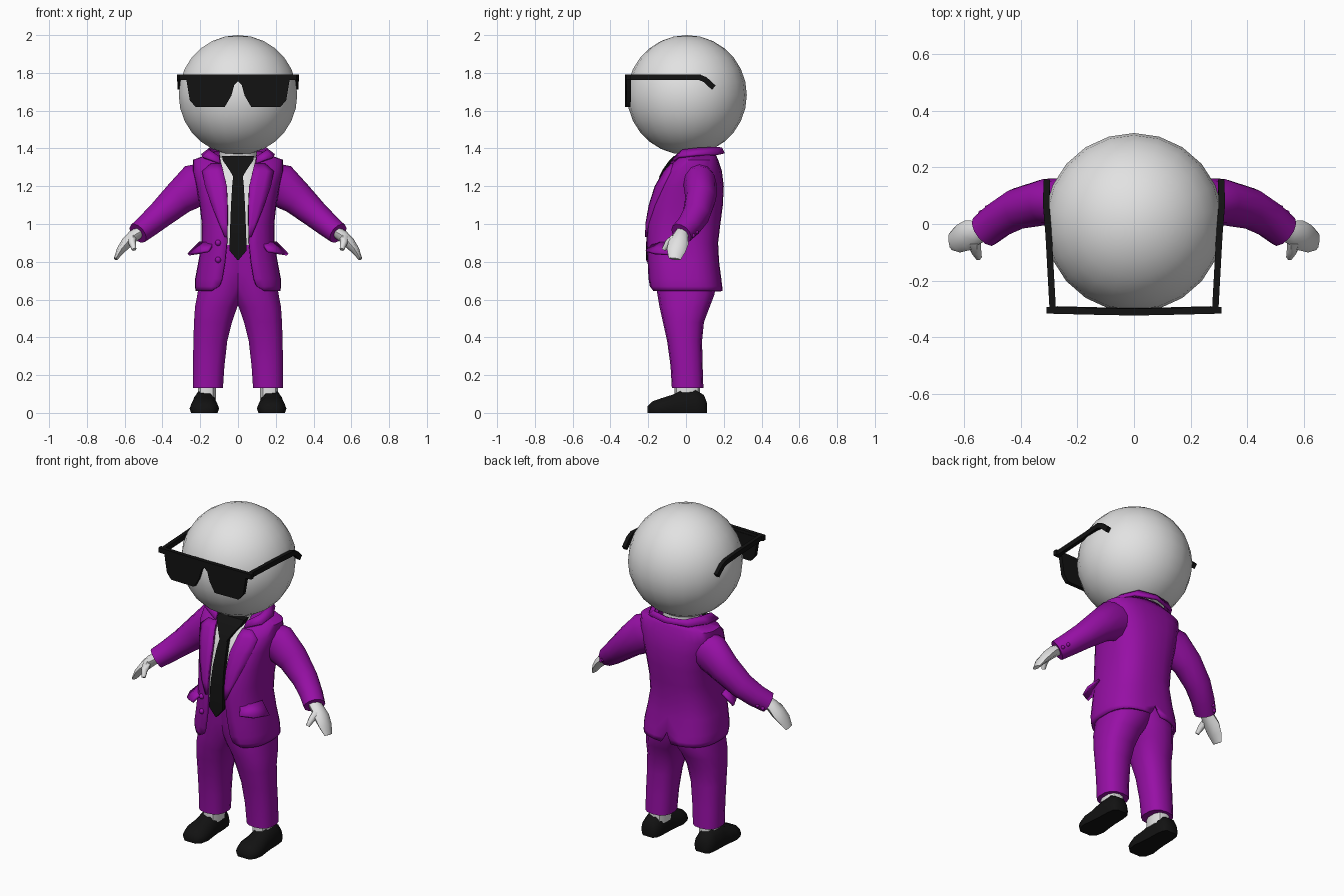
import bpy, bmesh, math
from mathutils import Vector

if "Cube" in bpy.data.objects:
    bpy.data.objects.remove(bpy.data.objects["Cube"])


def material(name, rgb):
    m = bpy.data.materials.new(name)
    m.diffuse_color = (*rgb, 1)
    m.use_nodes = True
    m.node_tree.nodes["Principled BSDF"].inputs["Base Color"].default_value = m.diffuse_color
    return m


PURPLE = material("purple cloth", (0.31, 0.005, 0.38))
WHITE = material("pale grey", (0.76, 0.76, 0.76))
BLACK = material("black", (0.006, 0.006, 0.006))


def finish(name, bm, mat, mirror=True, thick=0, angle=40, flip=None):
    """Turn a bmesh into an object, with optional mirror and thickness."""
    bmesh.ops.recalc_face_normals(bm, faces=bm.faces)
    if flip is not None:  # open sheets: make normals point away from this point
        s = sum(f.normal.dot(f.calc_center_median() - Vector(flip)) * f.calc_area() for f in bm.faces)
        if s < 0:
            bmesh.ops.reverse_faces(bm, faces=bm.faces)
    me = bpy.data.meshes.new(name)
    bm.to_mesh(me)
    bm.free()
    me.materials.append(mat)
    ob = bpy.data.objects.new(name, me)
    bpy.context.collection.objects.link(ob)
    bpy.ops.object.select_all(action='DESELECT')
    ob.select_set(True)
    bpy.context.view_layer.objects.active = ob
    bpy.ops.object.shade_smooth_by_angle(angle=math.radians(angle))
    if mirror:
        ob.modifiers.new("mirror", 'MIRROR').merge_threshold = 0.0005
    if thick:
        sol = ob.modifiers.new("thickness", 'SOLIDIFY')
        sol.thickness, sol.offset = thick, -1
    return ob


def loft(name, rings, mat, closed=True, **kw):
    """Skin a list of equal-length point rings; closed rings get end caps."""
    bm = bmesh.new()
    rows = [[bm.verts.new(p) for p in r] for r in rings]
    n = len(rows[0])
    for a, b in zip(rows, rows[1:]):
        for i in range(n if closed else n - 1):
            j = (i + 1) % n
            bm.faces.new((a[i], a[j], b[j], b[i]))
    if closed:
        bm.faces.new(rows[0])
        bm.faces.new(rows[-1])
    return finish(name, bm, mat, **kw)


def tube(name, path, radii, mat, n=10, turn=0, **kw):
    """Sweep an ellipse along a path; radii are (up, depth) pairs."""
    pts = [Vector(p) for p in path]
    rings = []
    for i, p in enumerate(pts):
        t = (pts[min(i + 1, len(pts) - 1)] - pts[max(i - 1, 0)]).normalized()
        ref = Vector((1, 0, 0)) if name == "temple_arm" else Vector((0, 1, 0))
        u = t.cross(ref).normalized()
        v = u.cross(t)
        a, b = radii[i]
        rings.append([p + u * a * math.cos(k * math.tau / n + turn) + v * b * math.sin(k * math.tau / n + turn)
                      for k in range(n)])
    return loft(name, rings, mat, **kw)


def box_rings(rows, n=14, p=0.8):
    """Rounded horizontal rings from (z, x0, x1, y0, y1)."""
    def pw(v):
        return math.copysign(abs(v) ** p, v)
    return [[((x0 + x1) / 2 + (x1 - x0) / 2 * pw(math.sin(k * math.tau / n)),
              (y0 + y1) / 2 - (y1 - y0) / 2 * pw(math.cos(k * math.tau / n)), z) for k in range(n)]
            for z, x0, x1, y0, y1 in rows]


def plate(name, points, mat, depth=0.02, **kw):
    """Flat polygon extruded backwards along y."""
    bm = bmesh.new()
    f = bm.faces.new([bm.verts.new(p) for p in points])
    g = bmesh.ops.extrude_face_region(bm, geom=[f])["geom"]
    for v in g:
        if isinstance(v, bmesh.types.BMVert):
            v.co.y += depth
    return finish(name, bm, mat, **kw)


def ball(name, pos, r, mat, seg=8, rings=6, **kw):
    bm = bmesh.new()
    bmesh.ops.create_uvsphere(bm, u_segments=seg, v_segments=rings, radius=r)
    bmesh.ops.translate(bm, vec=Vector(pos), verts=bm.verts)
    return finish(name, bm, mat, angle=60, **kw)


# Head and neck
ball("head", (0, 0.005, 1.683), 0.317, WHITE, 22, 14, mirror=False)
loft("neck", box_rings([(1.28, -.1, .1, -.04, .15), (1.44, -.1, .1, -.05, .14)], p=1), WHITE, mirror=False)

# Glasses: lenses, top bar, side arms
plate("lens", [(0, -.322, 1.775), (.0, -.322, 1.755), (.02, -.322, 1.735), (.035, -.322, 1.68), (.07, -.322, 1.62),
               (.225, -.318, 1.62), (.255, -.316, 1.655), (.275, -.315, 1.775)], BLACK, 0.024)
tube("brow_bar", [(.31, -.305, 1.777), (.15, -.309, 1.777), (0, -.312, 1.777)], [(.021, .017)] * 3, BLACK, 4, math.pi / 4)
tube("temple_arm", [(.287, -.315, 1.777), (.302, -.04, 1.777), (.311, .07, 1.777), (.31, .1, 1.765), (.308, .147, 1.722)],
     [(.021, .016)] * 5, BLACK, 4, math.pi / 4, angle=30)

# Jacket shell: z, half width, front y, back y, front opening x, back vent x
JACKET = [(.645, .225, -.195, .195, .14, .035), (.67, .228, -.2, .192, .1, .02), (.71, .227, -.204, .187, .085, 0),
          (.8, .21, -.207, .175, .07, 0), (.9, .192, -.212, .17, .06, 0), (1.0, .192, -.21, .182, .058, 0),
          (1.1, .203, -.192, .195, .058, 0), (1.2, .222, -.16, .2, .062, 0), (1.28, .24, -.115, .19, .08, 0),
          (1.34, .238, -.06, .17, .095, 0), (1.385, .12, -.02, .15, .1, 0)]
P = 0.75


def jacket_ring(row, n=14):
    z, w, f, b, ox, bx = row
    t0 = math.asin((ox / w) ** (1 / P))
    t1 = math.pi - math.asin((bx / w) ** (1 / P))
    c, d = (f + b) / 2, (b - f) / 2
    ring = []
    for k in range(n):
        t = t0 + (t1 - t0) * k / (n - 1)
        x = 0 if (k == n - 1 and not bx) else w * max(math.sin(t), 0) ** P
        ring.append((x, c - d * math.copysign(abs(math.cos(t)) ** P, math.cos(t)), z))
    return ring


def jacket_front(x, z, lift=0.008):
    """Point just in front of the jacket at x, z."""
    for a, b in zip(JACKET, JACKET[1:]):
        if a[0] <= z <= b[0]:
            s = (z - a[0]) / (b[0] - a[0])
            w, f, k = (a[i] + (b[i] - a[i]) * s for i in (1, 2, 3))
            return (x, (f + k) / 2 - (k - f) / 2 * max(1 - abs(x / w) ** (2 / P), 0) ** (P / 2) - lift, z)


loft("jacket", [jacket_ring(r) for r in JACKET], PURPLE, closed=False, thick=0.014, flip=(0, 0, 1), angle=50)

# Lapels: z, inner x, outer x
LAPEL = [(.93, .058, .07), (1.0, .056, .1), (1.1, .056, .14), (1.2, .06, .175), (1.28, .078, .19), (1.32, .088, .145)]
loft("lapel", [[jacket_front(a + (b - a) * k / 3, z) for k in range(4)] for z, a, b in LAPEL],
     PURPLE, closed=False, thick=0.012, flip=(0.1, 1, 1.1))

# Turned-down collar
loft("collar", [[(.095, -.085, 1.325), (.19, -.045, 1.36), (.195, .06, 1.37), (.135, .165, 1.372), (0, .205, 1.375)],
                [(.1, -.06, 1.36), (.155, -.02, 1.395), (.15, .07, 1.405), (.105, .165, 1.408), (0, .19, 1.405)]],
     PURPLE, closed=False, thick=0.014, flip=(0, .05, 1.3))

# Pocket flaps and buttons
loft("pocket_flap", [[(.135, -.17, .9), (.18, -.13, .905), (.205, -.06, .908)],
                     [(.16, -.215, .862), (.225, -.17, .85), (.268, -.08, .843)]],
     PURPLE, closed=False, thick=0.014, flip=(0, 0, .7))
for z in (.9, .81):
    ball("front_button", jacket_front(-.105, z, 0), .016, PURPLE, mirror=False)

# Sleeves with cuff buttons
ARM = [(.15, .065, 1.225), (.225, .075, 1.205), (.315, .078, 1.135), (.41, .055, 1.05), (.48, .015, .99), (.53, -.025, .95)]
tube("sleeve", ARM, [(.105, .085), (.115, .088), (.09, .082), (.073, .074), (.064, .066), (.058, .062)], PURPLE, 12, angle=50)
for s in (.35, .8):
    p = Vector(ARM[4]).lerp(Vector(ARM[5]), s) + Vector((.33, .88, -.3)) * .063
    ball("cuff_button", p, .011, PURPLE)

# Hands: mitt and thumb
tube("hand", [(.51, -.015, .965), (.555, -.03, .935), (.59, -.04, .9), (.622, -.052, .86), (.648, -.06, .815)],
     [(.03, .036), (.032, .042), (.03, .054), (.022, .05), (.01, .032)], WHITE, 8, angle=50)
tube("thumb", [(.565, -.06, .925), (.56, -.095, .9), (.55, -.118, .865)], [(.024, .024), (.02, .02), (.012, .012)], WHITE, 6,
     angle=60)

# Shirt
loft("shirt", box_rings([(.89, -.17, .17, -.178, .14), (1.0, -.17, .17, -.182, .15), (1.1, -.18, .18, -.165, .16),
                         (1.2, -.18, .18, -.135, .16), (1.28, -.16, .16, -.095, .16), (1.355, -.1, .1, -.045, .14)],
                        16, P), WHITE, mirror=False, angle=50)

# Tie: z, half width, y
TIE = [(.81, .004, -.212), (.86, .046, -.212), (1.0, .041, -.205), (1.1, .037, -.188), (1.2, .031, -.158), (1.26, .025, -.132)]
KNOT = [(1.245, .022, -.145), (1.29, .048, -.122), (1.335, .08, -.09), (1.36, .085, -.066)]
for name, rows, d in (("tie", TIE, .024), ("tie_knot", KNOT, .05)):
    loft(name, [[(-w, y, z), (w, y, z), (w, y + d, z), (-w, y + d, z)] for z, w, y in rows],
         BLACK, mirror=False, angle=35)

# Trousers
loft("trouser_leg", box_rings([(.132, .078, .24, -.075, .092), (.25, .07, .24, -.082, .088), (.38, .055, .238, -.1, .085),
                               (.48, .03, .235, -.122, .095), (.56, .002, .23, -.14, .125), (.63, -.04, .217, -.152, .152),
                               (.75, -.1, .2, -.162, .155), (.93, -.12, .18, -.172, .14)]), PURPLE, angle=60)

# Socks
loft("sock", box_rings([(.07, .115, .215, -.06, .075), (.15, .115, .215, -.06, .075)], 10), WHITE)

# Shoes: cross-sections from heel to toe (y, half width, top z)
SHOE = [(.112, .035, .05), (.095, .055, .095), (.05, .062, .12), (-.03, .065, .115), (-.075, .07, .095),
        (-.13, .078, .078), (-.18, .066, .06), (-.203, .04, .035)]
loft("shoe", [[(.178 + w * x, y, h * z) for x, z in
               ((-.9, 0), (-1, .3), (-.85, .7), (-.45, 1), (.45, 1), (.85, .7), (1, .3), (.9, 0))]
              for y, w, h in SHOE], BLACK, angle=50)
